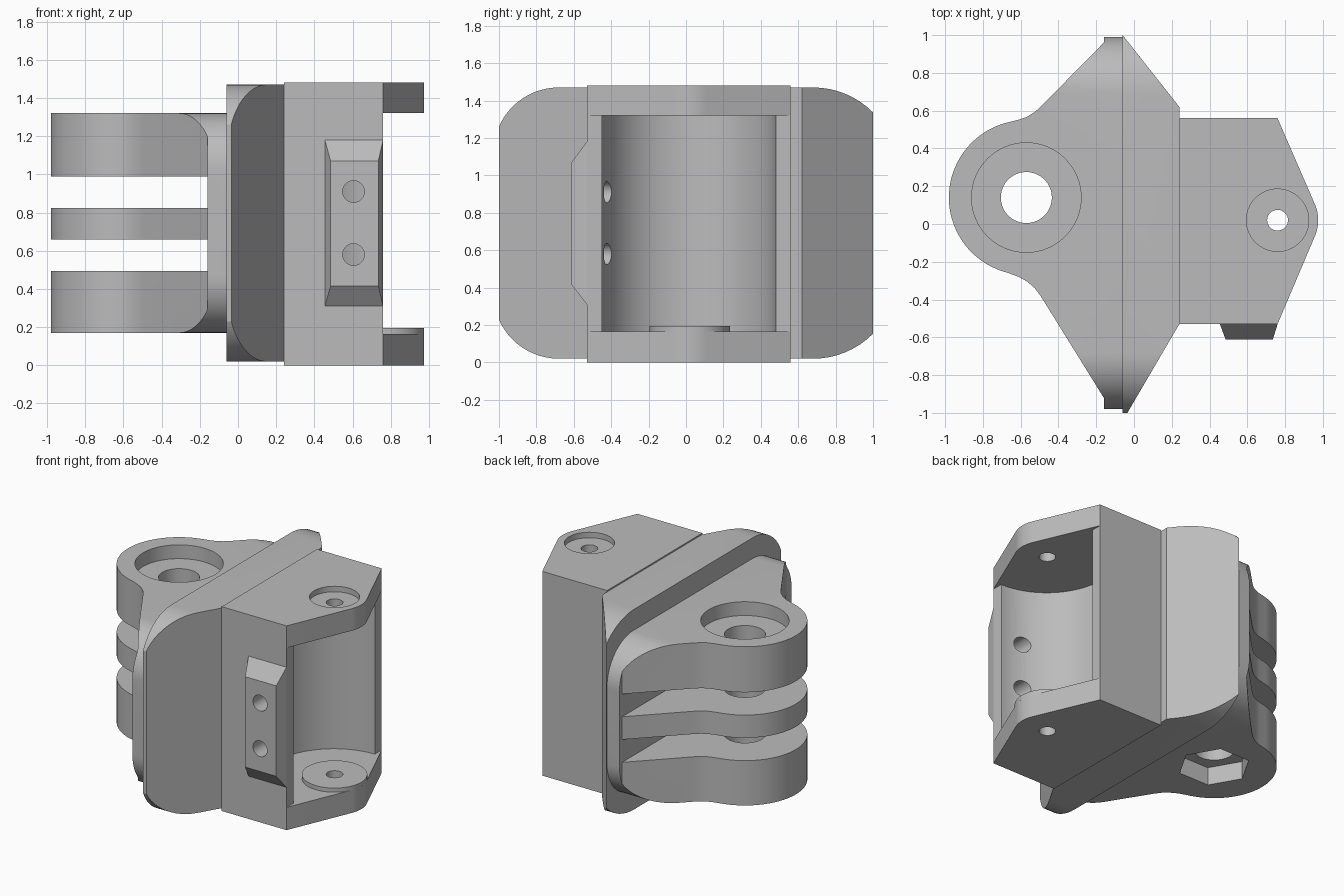
import bpy, bmesh
from math import cos, sin, radians
from mathutils import Vector

cube = bpy.data.objects.get("Cube")
if cube:
    bpy.data.objects.remove(cube, do_unlink=True)

grey = bpy.data.materials.new("plain grey")
grey.use_nodes = True
grey.diffuse_color = (0.5, 0.5, 0.5, 1)
grey.node_tree.nodes["Principled BSDF"].inputs["Base Color"].default_value = (0.5, 0.5, 0.5, 1)


def arc(cx, cy, r, start, end, n=24):
    angles = [radians(start + (end - start) * i / n) for i in range(n + 1)]
    return [(cx + r * cos(a), cy + r * sin(a)) for a in angles]


def circle(cx, cy, r, n=64):
    return arc(cx, cy, r, 0, 360, n)[:-1]


def loft(name, bottom, top):
    """Solid between two matching loops of 3D points."""
    bm = bmesh.new()
    lo = [bm.verts.new(p) for p in bottom]
    hi = [bm.verts.new(p) for p in top]
    bm.faces.new(lo)
    bm.faces.new(hi)
    for i in range(len(lo)):
        j = (i + 1) % len(lo)
        bm.faces.new((lo[i], lo[j], hi[j], hi[i]))
    bmesh.ops.recalc_face_normals(bm, faces=bm.faces)
    mesh = bpy.data.meshes.new(name)
    bm.to_mesh(mesh)
    bm.free()
    mesh.materials.append(grey)
    obj = bpy.data.objects.new(name, mesh)
    bpy.context.collection.objects.link(obj)
    return obj


def prism(name, profile, a, b, axis="z"):
    """Extrude a 2D profile along an axis from a to b."""
    place = {"z": lambda p, t: Vector((p[0], p[1], t)),
             "x": lambda p, t: Vector((t, p[0], p[1])),
             "y": lambda p, t: Vector((p[0], t, p[1]))}[axis]
    return loft(name, [place(p, a) for p in profile], [place(p, b) for p in profile])


def boolean(obj, cutters, operation="DIFFERENCE"):
    bpy.context.view_layer.objects.active = obj
    for cutter in cutters:
        cutter.hide_render = True
        mod = obj.modifiers.new("cut", "BOOLEAN")
        mod.operation, mod.solver, mod.object = operation, "EXACT", cutter
        bpy.ops.object.modifier_apply(modifier=mod.name)


def rounded(y0, y1, z0, z1, r0, r1):
    """Rounded rectangle with its own corner radius at each end."""
    return (arc(y1 - r1, z1 - r1, r1, 90, 0, 16)[::-1][::-1]
            + arc(y1 - r1, z0 + r1, r1, 0, -90, 16)
            + arc(y0 + r0, z0 + r0, r0, 270, 180, 16)
            + arc(y0 + r0, z1 - r0, r0, 180, 90, 16))


cutters = []


def cutter(*args):
    cutters.append(prism("cutter", *args))
    return cutters[-1]


# Housing with a half-round cavity between two pointed lugs
PIN = (0.76, 0.02)
housing = prism("housing", [(0.24, 0.56), (0.76, 0.56)]
                + arc(*PIN, 0.215, 23, -23, 12)
                + [(0.76, -0.53), (0.24, -0.53)], 0, 1.48)
cavity = cutter(arc(0.76, 0.015, 0.465, 90, 270, 48)
                + [(0.76, -0.8), (1.2, -0.8), (1.2, 0.8), (0.76, 0.8)], 0.165, 1.32)
pin_hole = cutter(circle(*PIN, 0.055, 32), -0.2, 1.7)
pin_recess = cutter(circle(*PIN, 0.165), 1.44, 1.7)
screw_holes = [cutter(circle(0.605, z, 0.057, 32), -0.9, -0.1, "y") for z in (0.58, 0.91)]
boolean(housing, [cavity, pin_hole, pin_recess] + screw_holes)

# Raised ring around the lower pin hole
pin_ring = prism("pin_ring", circle(*PIN, 0.215), 0.165, 0.195)
boolean(pin_ring, [pin_hole])


# Chamfered screw pad on the front wall
def rect(x0, x1, z0, z1, y):
    return [(x0, y, z0), (x1, y, z0), (x1, y, z1), (x0, y, z1)]


screw_pad = loft("screw_pad", rect(0.455, 0.76, 0.31, 1.18, -0.53),
                 rect(0.485, 0.735, 0.415, 1.07, -0.612))
boolean(screw_pad, screw_holes)

# Wedge-shaped flange with rounded corners
flange = prism("flange", [(-0.06, 1.0), (0.24, 0.62), (0.24, -0.53),
                          (-0.035, -1.0), (-0.06, -1.0)], 0, 1.5)
boolean(flange, [cutter(rounded(-1.03, 1.13, 0.02, 1.47, 0.35, 0.45), -0.5, 0.5, "x")],
        "INTERSECT")

# Three-finger hinge with its base plate
HUB = (-0.57, 0.14)
profile = ([(-0.06, 0.99), (-0.16, 0.99), (-0.16, 0.96), (-0.5, 0.615),
            (-0.53, 0.59), (-0.565, 0.568), (-0.61, 0.552)]
           + arc(*HUB, 0.41, 104, 256, 48)
           + [(-0.61, -0.28), (-0.565, -0.305), (-0.525, -0.34), (-0.495, -0.38),
              (-0.16, -0.92), (-0.16, -0.98), (-0.06, -0.98)])
hinge = prism("hinge_fingers", profile, 0.17, 1.32)
boolean(hinge, [cutter(rounded(-0.98, 0.99, 0.17, 1.32, 0.3, 0.3), -1.2, 0.3, "x")],
        "INTERSECT")
slot = [(-1.2, -1.2), (-0.16, -1.2), (-0.16, 1.2), (-1.2, 1.2)]
boolean(hinge, [cutter(slot, 0.495, 0.66), cutter(slot, 0.825, 0.99),
                cutter(circle(*HUB, 0.135), -0.2, 1.7),
                cutter(circle(*HUB, 0.29), 1.22, 1.7),
                cutter(circle(*HUB, 0.24, 6), -0.2, 0.3)])

# Remove helpers, then shade with sharp edges kept
for c in cutters:
    bpy.data.objects.remove(c, do_unlink=True)
for obj in (housing, pin_ring, screw_pad, flange, hinge):
    bpy.ops.object.select_all(action="DESELECT")
    obj.select_set(True)
    bpy.context.view_layer.objects.active = obj
    bpy.ops.object.shade_smooth_by_angle(angle=radians(25))
